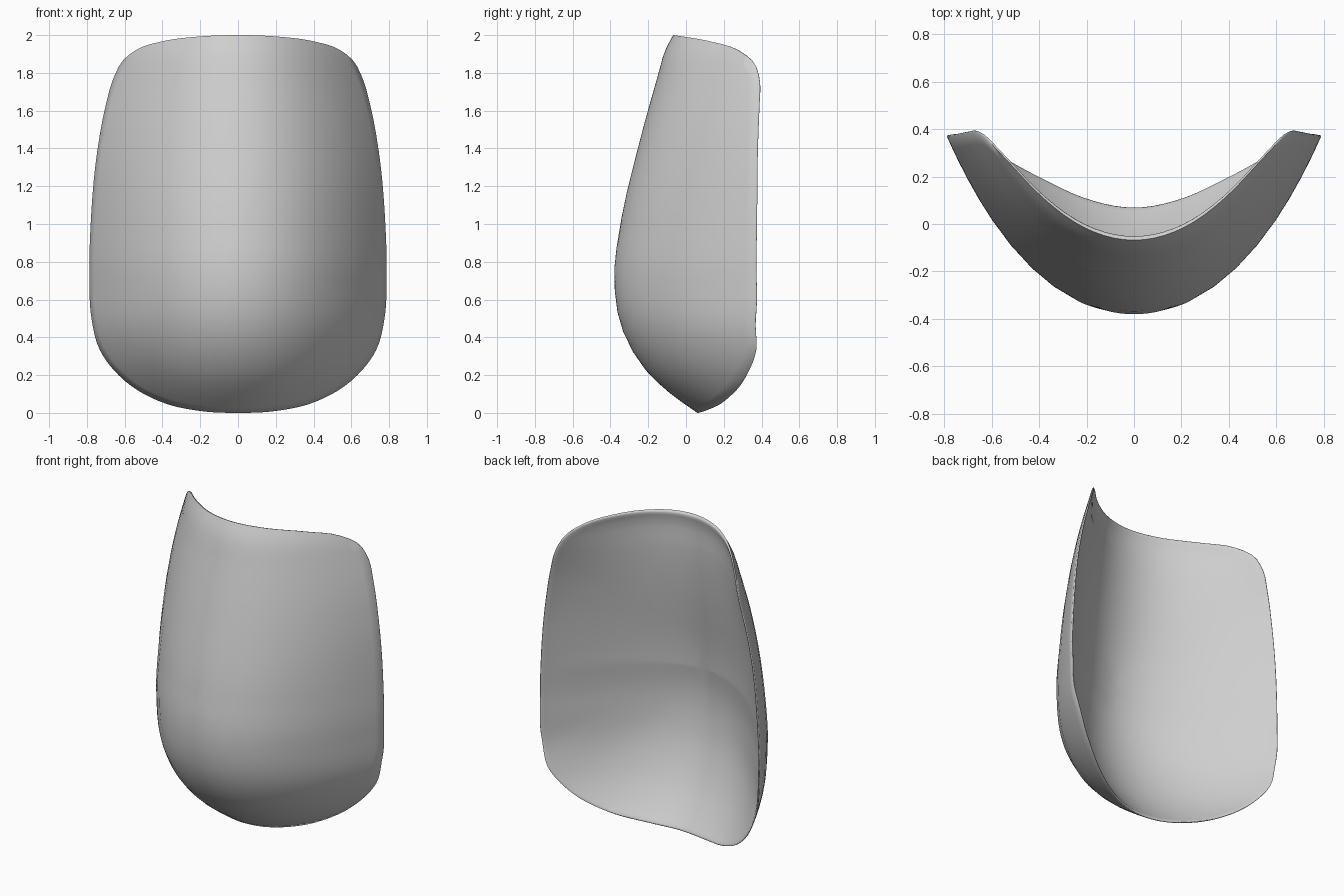
import bpy, bmesh, math
from mathutils import Vector

cube = bpy.data.objects.get("Cube")
if cube:
    bpy.data.objects.remove(cube)

SEGMENTS = 144
CENTRE = Vector((0, 0.95))

# Spine of the front surface: (z, y)
SPINE = [(0, .06), (.1, -.08), (.2, -.19), (.4, -.32), (.7, -.38), (1, -.347),
         (1.4, -.255), (1.8, -.145), (1.92, -.11), (2, -.068)]
# How strongly the wings sweep back: (z, curvature)
BEND = [(0, 1.58), (.17, 1.38), (.35, 1.235), (.72, 1.2), (1.05, 1.17), (1.4, 1.155),
        (1.62, 1.21), (1.76, 1.29), (1.88, 1.39), (2, 1.58)]
# Right half of the outline, bottom to top: (x, z)
OUTLINE = [(0, 0), (.2, .01), (.4, .055), (.6, .17), (.735, .34), (.777, .51), (.787, .72),
           (.78, 1), (.743, 1.4), (.70, 1.63), (.66, 1.77), (.61, 1.865), (.53, 1.927),
           (.4, 1.967), (.2, 1.993), (0, 2)]
# Back surface: (radial scale, rounded lip depth, body depth)
BACK = [(.998, .009, 0), (.994, .017, 0), (.985, .024, .002), (.97, .025, .01),
        (.94, .025, .029), (.89, .025, .058), (.83, .025, .087), (.76, .025, .112),
        (.66, .025, .136), (.55, .025, .15), (.44, .025, .156), (.32, .025, .156),
        (.2, .025, .153), (.08, .025, .15)]


def hermite(pts, t):
    """Smooth curve through (t, value) pairs."""
    n = len(pts)

    def chord(i):
        return (pts[i + 1][1] - pts[i][1]) / (pts[i + 1][0] - pts[i][0])

    def slope(i):
        if i in (0, n - 1):
            return chord(min(i, n - 2))
        h0, h1 = pts[i][0] - pts[i - 1][0], pts[i + 1][0] - pts[i][0]
        return (chord(i - 1) * h1 + chord(i) * h0) / (h0 + h1)
    t = min(max(t, pts[0][0]), pts[-1][0])
    i = max(k for k in range(n - 1) if pts[k][0] <= t)
    d = pts[i + 1][0] - pts[i][0]
    s = (t - pts[i][0]) / d
    return ((1 + 2 * s) * (1 - s) ** 2 * pts[i][1] + s * (1 - s) ** 2 * d * slope(i)
            + s * s * (3 - 2 * s) * pts[i + 1][1] + s * s * (s - 1) * d * slope(i + 1))


def shell_point(p, scale, lip, body):
    """Point on the front surface, moved back by the lip and body depth."""
    x, z = CENTRE + (Vector(p) - CENTRE) * scale
    front = hermite(SPINE, z) + hermite(BEND, z) * x * x * (.82 + .3 * x * x)
    taper = 1 - .5 * max(0, z - CENTRE.y)
    return Vector((x, front + lip + body * taper, z))


# Closed outline, evenly sampled by arc length
loop = OUTLINE + [(-x, z) for x, z in OUTLINE[-2:0:-1]]
ring = loop[-2:] + loop + loop[:3]
lengths = [0]
for a, b in zip(ring, ring[1:]):
    lengths.append(lengths[-1] + math.dist(a, b))
xs = [(l, p[0]) for l, p in zip(lengths, ring)]
zs = [(l, p[1]) for l, p in zip(lengths, ring)]
start, total = lengths[2], lengths[2 + len(loop)] - lengths[2]
steps = [start + total * i / SEGMENTS for i in range(SEGMENTS)]
edge = [(hermite(xs, t), hermite(zs, t)) for t in steps]

# Rings from front centre, over the rim, to back centre
front_scales = [row[0] for row in reversed(BACK[3:])] + [1]
layers = [(s, 0, 0) for s in front_scales] + BACK
bm = bmesh.new()
rings = [[bm.verts.new(shell_point(p, *layer)) for p in edge] for layer in layers]
for a, b in zip(rings, rings[1:]):
    for i in range(SEGMENTS):
        j = (i + 1) % SEGMENTS
        bm.faces.new((a[i], a[j], b[j], b[i]))
for r, layer in ((rings[0], layers[0]), (rings[-1], layers[-1])):
    mid = bm.verts.new(shell_point(CENTRE, *layer))
    for i in range(SEGMENTS):
        bm.faces.new((r[i], r[(i + 1) % SEGMENTS], mid))
bmesh.ops.recalc_face_normals(bm, faces=bm.faces)

mesh = bpy.data.meshes.new("curved_shell")
bm.to_mesh(mesh)
bm.free()
shell = bpy.data.objects.new("curved_shell", mesh)
bpy.context.collection.objects.link(shell)

# Plain grey finish
grey = bpy.data.materials.new("light_grey")
grey.use_nodes = True
colour = (.62, .62, .62, 1)
grey.diffuse_color = colour
grey.node_tree.nodes["Principled BSDF"].inputs["Base Color"].default_value = colour
mesh.materials.append(grey)

bpy.ops.object.select_all(action='DESELECT')
shell.select_set(True)
bpy.context.view_layer.objects.active = shell
bpy.ops.object.shade_smooth_by_angle(angle=math.radians(60))
